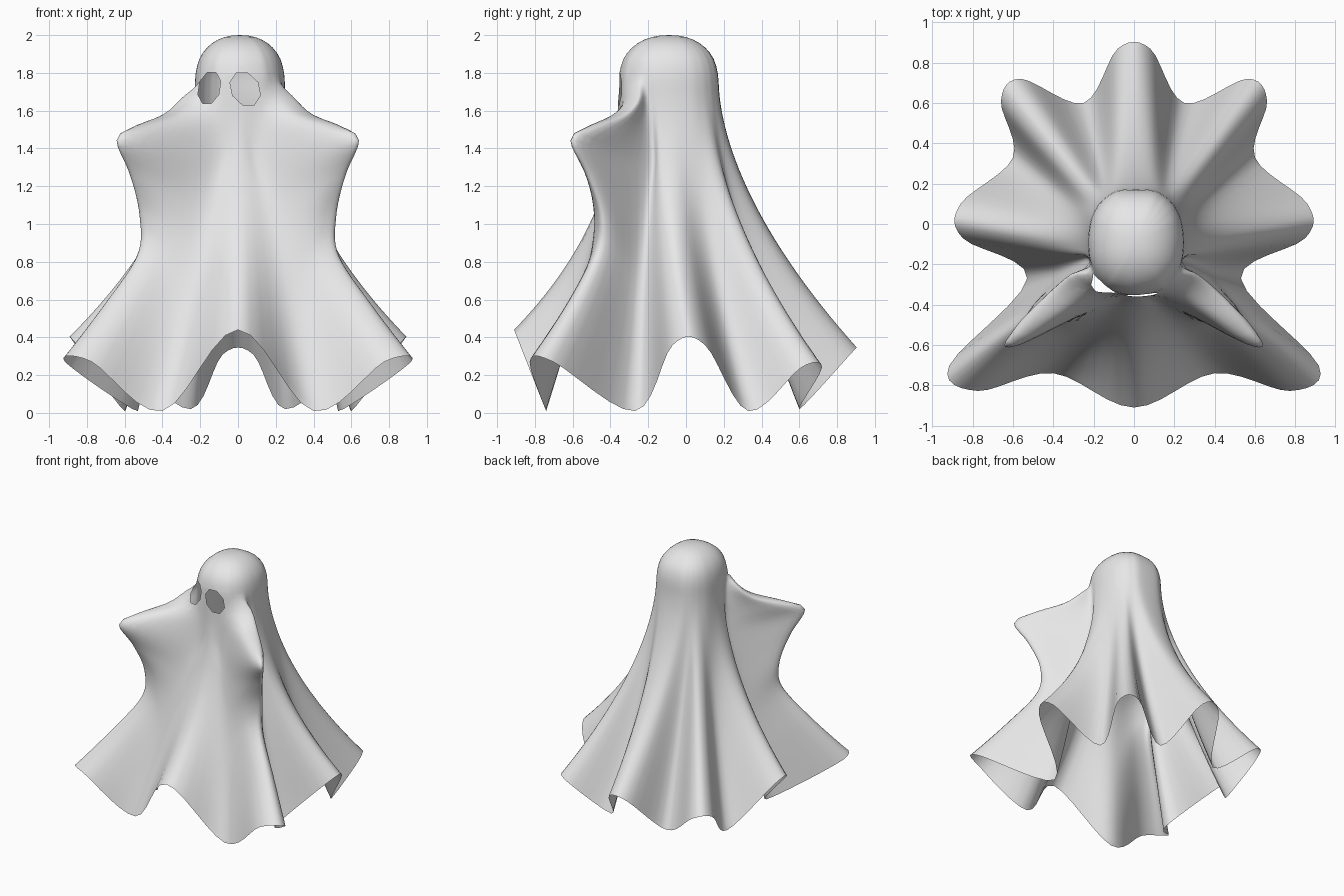
import bpy, bmesh, math
from mathutils import Vector

cube = bpy.data.objects.get("Cube")
if cube:
    bpy.data.objects.remove(cube)

ROWS, STEPS, DOME = 44, 6, 10
HEAD = Vector((0.01, -0.09, 1.75))      # centre of the ring where dome meets drape
HEAD_RX, HEAD_RY, HEAD_H = 0.238, 0.268, 0.25


def catmull(a, b, c, d, t):
    return 0.5 * (2 * b + (c - a) * t + (2 * a - 5 * b + 4 * c - d) * t * t
                  + (3 * b - a - 3 * c + d) * t ** 3)


def neck_point(degrees, side):
    """Point on the slightly squared head ring."""
    a = math.radians(degrees)
    x, y = math.cos(a), math.sin(a)
    r = (abs(x) ** 2.3 + abs(y) ** 2.3) ** (-1 / 2.3)
    return HEAD + Vector((side * HEAD_RX * x * r, HEAD_RY * y * r, 0))


def drape(hem, power, angle, side):
    """Line of cloth from head ring to hem, flaring out as it falls."""
    top = neck_point(angle, side)
    end = Vector((side * hem[0], hem[1], hem[2]))
    line = []
    for i in range(ROWS + 1):
        s = i / ROWS
        p = top.lerp(end, s ** power)
        p.z = top.z + (end.z - top.z) * s
        line.append(p)
    return line


# Ridge over a raised arm: progress, x, y, z, half width
ARM = [(0.05, 0.27, -0.27, 1.67, 0.04), (0.1, 0.34, -0.34, 1.585, 0.055),
       (0.19, 0.5, -0.485, 1.51, 0.05), (0.25, 0.59, -0.575, 1.43, 0.035),
       (0.35, 0.53, -0.505, 1.25, 0.035), (0.5, 0.485, -0.45, 1.03, 0.04),
       (0.65, 0.495, -0.475, 0.82, 0.05), (0.82, 0.655, -0.6, 0.55, 0.07),
       (1, 0.845, -0.765, 0.27, 0.095)]


def arm_drape(edge, angle, side):
    """Front (edge -1) or rear (edge 1) line of the arm ridge."""
    pts = [(0, neck_point(angle, side))]
    for s, x, y, z, w in ARM:
        pts.append((s, Vector((side * (x + edge * w * 0.75), y + edge * w * 0.66, z))))
    line = []
    for i in range(ROWS + 1):
        s = i / ROWS
        j = max(n for n in range(len(pts) - 1) if pts[n][0] <= s)
        t = (s - pts[j][0]) / (pts[j + 1][0] - pts[j][0])
        q = [pts[min(max(j + n, 0), len(pts) - 1)][1] for n in (-1, 0, 1, 2)]
        line.append(catmull(*q, t))
    return line


# Front to back on one side: hem point, flare power, angle on the head ring.
# Ridges come as pairs of lines, valleys as single ones.
FRONT = [drape((0, -0.91, 0.44), 2.3, -90, 1)]


def half(side):
    return [drape((0.4, -0.74, 0.01), 1.35, -62, side),
            arm_drape(-1, -48, side),
            arm_drape(1, -36, side),
            drape((0.53, -0.27, 0.01), 1.35, -25, side),
            drape((0.85, -0.07, 0.36), 2.0, -12, side),
            drape((0.86, 0.1, 0.36), 2.0, 6, side),
            drape((0.6, 0.33, 0.01), 1.55, 25, side),
            drape((0.66, 0.61, 0.24), 1.75, 38, side),
            drape((0.56, 0.72, 0.24), 1.75, 47, side),
            drape((0.25, 0.6, 0.02), 1.5, 56, side),
            drape((0.08, 0.87, 0.31), 1.7, 72, side)]


lines = FRONT + half(1) + half(-1)[::-1]
count = len(lines)

# Columns: smooth interpolation between neighbouring folds
columns = []
for k in range(count):
    near = [lines[(k + n) % count] for n in (-1, 0, 1, 2)]
    for step in range(STEPS):
        columns.append([catmull(*[ln[i] for ln in near], step / STEPS)
                        for i in range(ROWS + 1)])

# Sheet: slightly squared dome rings above the drape
bm = bmesh.new()
crown = bm.verts.new(HEAD + Vector((0, 0, HEAD_H)))
grid = []
for col in columns:
    ring = col[0] - HEAD
    dome = []
    for d in range(1, DOME):
        a = math.pi / 2 * d / DOME
        lift = HEAD_H * math.cos(a) ** 0.9
        dome.append(HEAD + ring * math.sin(a) ** 0.9 + Vector((0, 0, lift)))
    grid.append([bm.verts.new(p) for p in dome + col])
for a, b in zip(grid, grid[1:] + grid[:1]):
    bm.faces.new((crown, a[0], b[0]))
    for i in range(len(a) - 1):
        bm.faces.new((a[i], a[i + 1], b[i + 1], b[i]))

# Soften the cloth where the head meets the drape
soft = [v for v in bm.verts if 1.5 < v.co.z < 1.85]
for _ in range(2):
    bmesh.ops.smooth_vert(bm, verts=soft, factor=0.5,
                          use_axis_x=True, use_axis_y=True, use_axis_z=True)


# Eye holes: slice an octagon into the face, then remove the inside
def cut_eye(cx, cz, w, h, tilt):
    sides = 8
    corners = []
    for n in range(sides):
        a = math.tau * (n + 0.5) / sides
        x, z = w * math.cos(a), h * math.sin(a)
        corners.append(Vector((cx + x + tilt * z, 0, cz + z)))
    planes = []
    for p, q in zip(corners, corners[1:] + corners[:1]):
        edge = q - p
        planes.append((p, Vector((edge.z, 0, -edge.x)).normalized()))

    def local_faces(reach):
        out = []
        for f in bm.faces:
            c = f.calc_center_median()
            if c.y < -0.18 and abs(c.x - cx) < reach and abs(c.z - cz) < reach:
                out.append(f)
        return out

    for co, no in planes:
        faces = local_faces(0.13)
        geom = faces + list({e for f in faces for e in f.edges}) \
            + list({v for f in faces for v in f.verts})
        bmesh.ops.bisect_plane(bm, geom=geom, plane_co=co, plane_no=no, dist=1e-5)
    inside = [f for f in local_faces(0.13)
              if all((f.calc_center_median() - co).dot(no) < 0 for co, no in planes)]
    bmesh.ops.delete(bm, geom=inside, context='FACES')


cut_eye(-0.152, 1.72, 0.06, 0.09, 0.15)
cut_eye(0.038, 1.715, 0.08, 0.092, -0.2)

bmesh.ops.recalc_face_normals(bm, faces=bm.faces)
mesh = bpy.data.meshes.new("ghost_sheet")
bm.to_mesh(mesh)
bm.free()
sheet = bpy.data.objects.new("ghost_sheet", mesh)
bpy.context.collection.objects.link(sheet)

# Cloth colour
cloth = bpy.data.materials.new("pale_grey_cloth")
cloth.use_nodes = True
colour = (0.8, 0.8, 0.8, 1)
cloth.diffuse_color = colour
cloth.node_tree.nodes["Principled BSDF"].inputs["Base Color"].default_value = colour
mesh.materials.append(cloth)

bpy.ops.object.select_all(action='DESELECT')
sheet.select_set(True)
bpy.context.view_layer.objects.active = sheet
bpy.ops.object.shade_smooth_by_angle(angle=math.radians(60))
